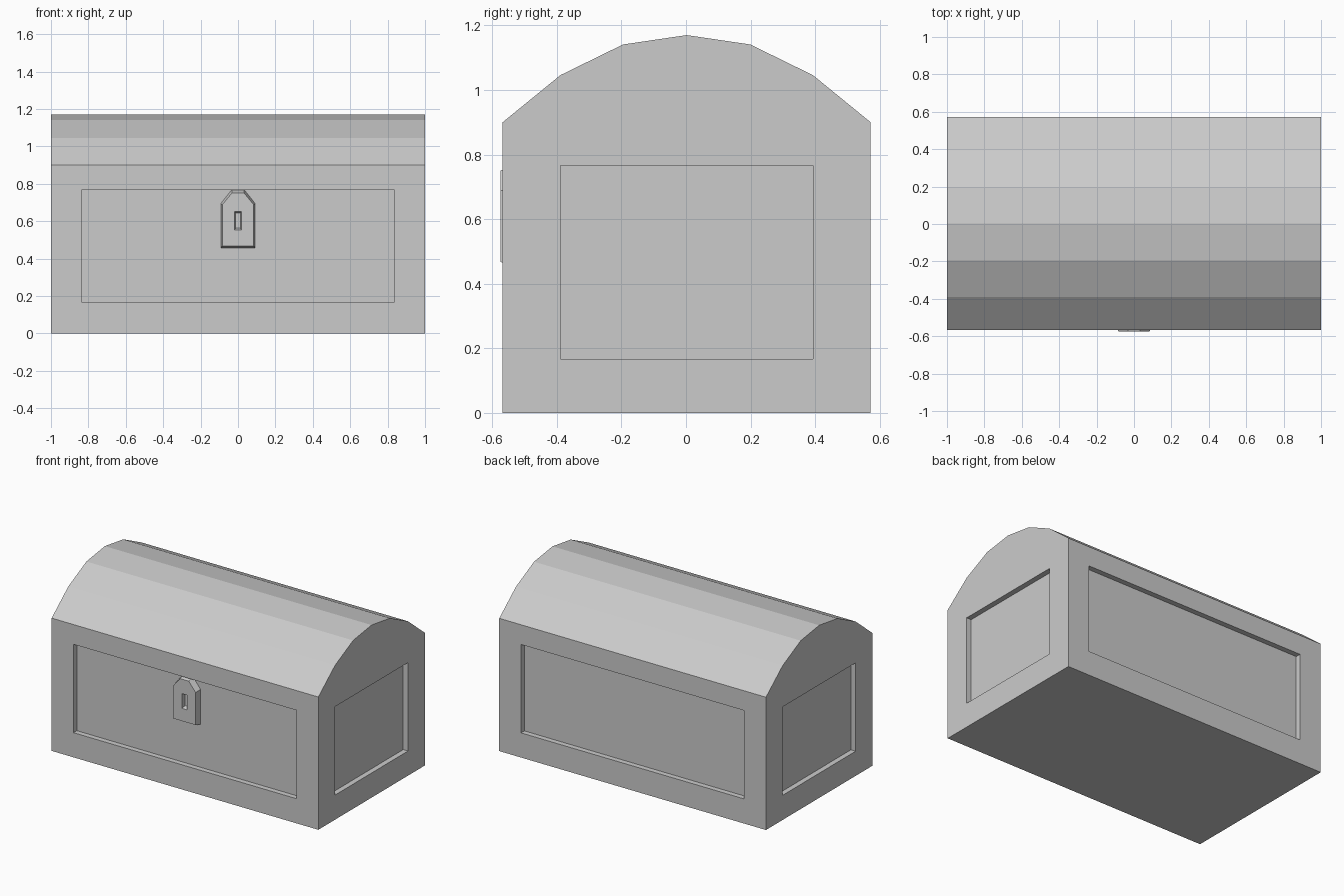
import bpy, bmesh
from mathutils import Vector

if "Cube" in bpy.data.objects:
    bpy.data.objects.remove(bpy.data.objects["Cube"])

HALF_Y, YC, RIM = 0.57, 0.002, 0.90   # half depth, depth centre, lid seam height


def finish(bm, name, y=0.0):
    bmesh.ops.recalc_face_normals(bm, faces=bm.faces)
    me = bpy.data.meshes.new(name)
    bm.to_mesh(me)
    bm.free()
    ob = bpy.data.objects.new(name, me)
    ob.location.y = y
    bpy.context.collection.objects.link(ob)
    return ob


# Body: box, open where the lid closes it, with a sunken panel on each side
bm = bmesh.new()
bmesh.ops.create_cube(bm, size=1)
for v in bm.verts:
    v.co = Vector((v.co.x * 2, v.co.y * 2 * HALF_Y, (v.co.z + 0.5) * RIM))
bm.normal_update()
sides = [f for f in bm.faces if abs(f.normal.z) < 0.5]
bmesh.ops.delete(bm, geom=[f for f in bm.faces if f.normal.z > 0.5], context='FACES_ONLY')
for f in sides:
    n = f.normal.copy()
    bmesh.ops.inset_individual(bm, faces=[f], thickness=0.1)
    for v in f.verts:
        v.co.z = 0.766 if v.co.z > RIM / 2 else 0.167
        if abs(n.x) > 0.5:
            v.co.y = 0.391 if v.co.y > 0 else -0.391
        else:
            v.co.x = 0.836 if v.co.x > 0 else -0.836
    bmesh.ops.inset_individual(bm, faces=[f], thickness=0.0)
    for v in f.verts:
        v.co -= n * 0.036
finish(bm, "chest_body", YC)

# Lid: faceted barrel profile swept along x, open underneath
half = [(-HALF_Y, RIM), (-0.391, 1.046), (-0.197, 1.141)]
profile = half + [(0, 1.17)] + [(-y, z) for y, z in reversed(half)]
bm = bmesh.new()
left, right = [[bm.verts.new((x, y, z)) for y, z in profile] for x in (-1, 1)]
bm.faces.new(left)
bm.faces.new(right)
for i in range(len(profile) - 1):
    bm.faces.new((left[i], left[i + 1], right[i + 1], right[i]))
finish(bm, "chest_lid", YC)

# Lock plate: tapered plate with clipped top corners and a sunken keyhole
BACK, FRONT = -0.530, -0.574


def ring(bm, pts, y):
    return [bm.verts.new((x, y, z)) for x, z in pts + [(-x, z) for x, z in reversed(pts)]]


def bridge(bm, a, b):
    for i in range(len(a)):
        j = (i + 1) % len(a)
        bm.faces.new((a[i], a[j], b[j], b[i]))


bm = bmesh.new()
base = ring(bm, [(0.092, 0.457), (0.092, 0.695), (0.034, 0.768)], BACK)
face = ring(bm, [(0.084, 0.467), (0.084, 0.688), (0.032, 0.751)], FRONT)
hole = ring(bm, [(0.018, 0.553), (0.018, 0.653)], FRONT)
deep = ring(bm, [(0.013, 0.563), (0.013, 0.643)], FRONT + 0.025)
bm.faces.new(base)
bridge(bm, base, face)
bridge(bm, hole, deep)
bm.faces.new(deep)
# front face around the keyhole
f0, f1, f2, f3, f4, f5 = face
h0, h1, h2, h3 = hole
for loop in ((f0, f1, h1, h0), (f1, f2, h1), (f2, f3, h2, h1),
             (f3, f4, h2), (f4, f5, h3, h2), (f5, f0, h0, h3)):
    bm.faces.new(loop)
finish(bm, "lock_plate")
